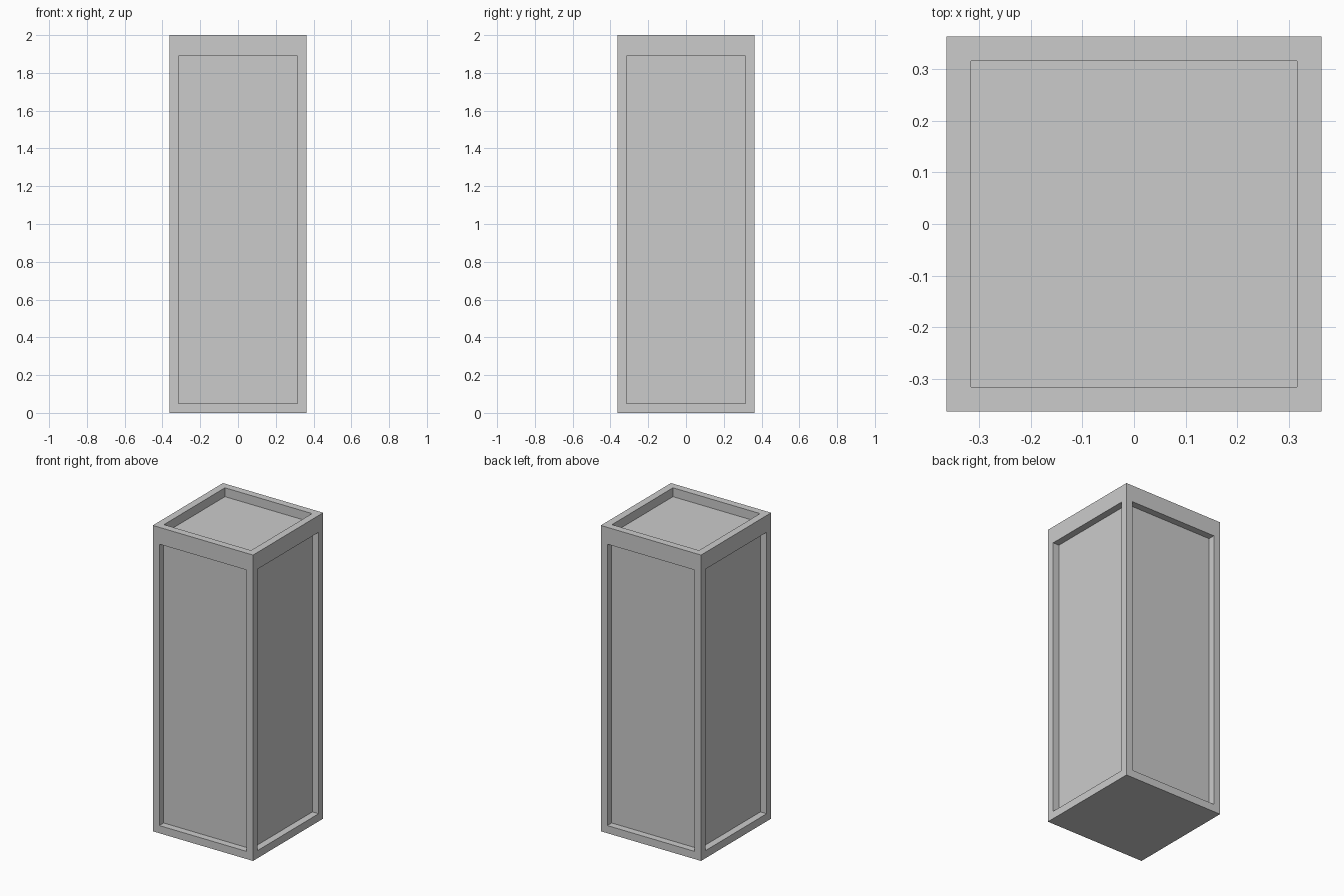
import bpy
import bmesh
from mathutils import Vector

HALF = 0.3625          # half width of the square footprint
HEIGHT = 2.0
RIM = 0.0475           # width of the frame around each panel
PANEL_TOP = 1.89
SIDE_DEPTH = 0.045
TOP_DEPTH = 0.058

cube = bpy.data.objects.get("Cube")
if cube:
    bpy.data.objects.remove(cube, do_unlink=True)

# Plain grey material
grey = bpy.data.materials.new("light_grey")
grey.use_nodes = True
colour = (0.6, 0.6, 0.6, 1.0)
grey.diffuse_color = colour
grey.node_tree.nodes["Principled BSDF"].inputs["Base Color"].default_value = colour

# Tall square block standing on the ground
bm = bmesh.new()
bmesh.ops.create_cube(bm, size=1.0)
bmesh.ops.scale(bm, vec=(2 * HALF, 2 * HALF, HEIGHT), verts=bm.verts)
bmesh.ops.translate(bm, vec=(0, 0, HEIGHT / 2), verts=bm.verts)
bm.normal_update()


def recess(face, depth):
    """Inset a framed panel into a face and sink it straight inwards."""
    normal = Vector(face.normal)
    bmesh.ops.inset_individual(bm, faces=[face], thickness=RIM, use_even_offset=True)
    # The side panels stop lower to leave a deeper band at the top
    if abs(normal.z) < 0.5:
        for v in face.verts:
            v.co.z = PANEL_TOP if v.co.z > HEIGHT / 2 else 0.05
    panel = bmesh.ops.extrude_discrete_faces(bm, faces=[face])["faces"][0]
    bmesh.ops.translate(bm, vec=-normal * depth, verts=panel.verts)


# Four side panels and the sunken top; the underside stays flat
for f in list(bm.faces):
    if f.normal.z > 0.5:
        recess(f, TOP_DEPTH)
    elif f.normal.z > -0.5:
        recess(f, SIDE_DEPTH)

bmesh.ops.recalc_face_normals(bm, faces=bm.faces)
mesh = bpy.data.meshes.new("panelled_pillar")
bm.to_mesh(mesh)
bm.free()
mesh.materials.append(grey)
pillar = bpy.data.objects.new("panelled_pillar", mesh)
bpy.context.collection.objects.link(pillar)
